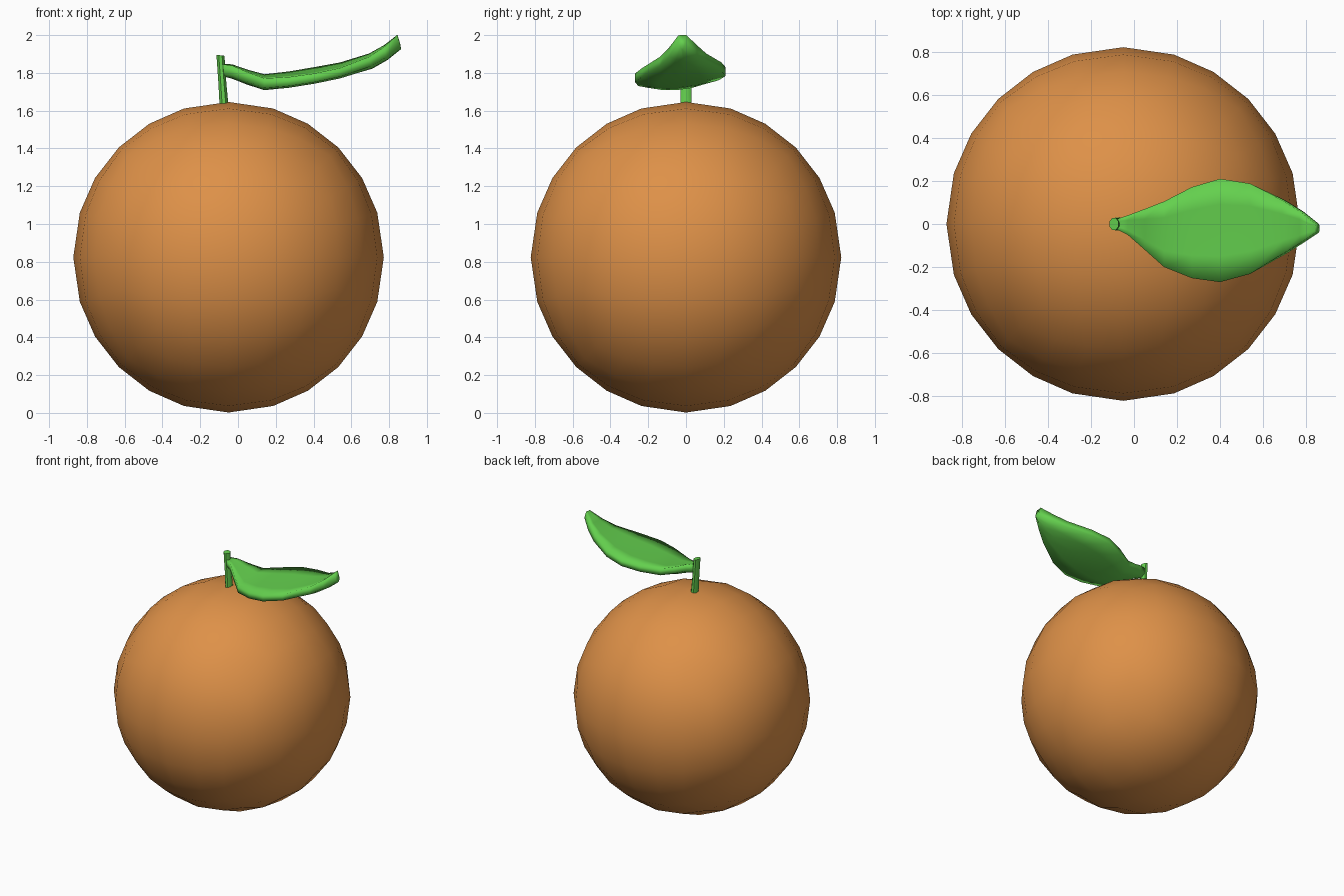
import bpy, bmesh, math
from mathutils import Vector

if "Cube" in bpy.data.objects:
    bpy.data.objects.remove(bpy.data.objects["Cube"])


def material(name, rgb):
    m = bpy.data.materials.new(name)
    m.diffuse_color = (*rgb, 1)
    m.use_nodes = True
    m.node_tree.nodes["Principled BSDF"].inputs["Base Color"].default_value = m.diffuse_color
    return m


orange = material("orange peel", (0.73, 0.283, 0.065))
green = material("leaf green", (0.127, 0.63, 0.076))


def finish(name, bm, mat):
    bmesh.ops.recalc_face_normals(bm, faces=bm.faces)
    me = bpy.data.meshes.new(name)
    bm.to_mesh(me)
    bm.free()
    me.materials.append(mat)
    for p in me.polygons:
        p.use_smooth = True
    ob = bpy.data.objects.new(name, me)
    bpy.context.collection.objects.link(ob)
    return ob


def loft(name, rings, mat):
    """Skin a list of closed rings and cap both ends."""
    bm = bmesh.new()
    vs = [[bm.verts.new(p) for p in r] for r in rings]
    n = len(rings[0])
    for a, b in zip(vs, vs[1:]):
        for i in range(n):
            j = (i + 1) % n
            bm.faces.new((a[i], a[j], b[j], b[i]))
    bm.faces.new(vs[0])
    bm.faces.new(vs[-1][::-1])
    return finish(name, bm, mat)


# Fruit: a cube grid, six cells per side, pushed out to a sphere
R, C = 0.822, Vector((-0.05, 0, 0.824))
steps = [math.tan(math.radians(a)) for a in (-45, -30.7, -16.7, 0, 16.7, 30.7, 45)]
bm = bmesh.new()
for axis in range(3):
    for side in (-1, 1):
        def point(u, v):
            p = [u, v]
            p.insert(axis, side)
            return bm.verts.new(C + R * Vector(p).normalized())
        g = [[point(u, v) for v in steps] for u in steps]
        for i in range(6):
            for j in range(6):
                bm.faces.new((g[i][j], g[i + 1][j], g[i + 1][j + 1], g[i][j + 1]))
bmesh.ops.remove_doubles(bm, verts=bm.verts, dist=1e-4)
finish("fruit", bm, orange)

# Stem: short leaning eight-sided twig
stem_rings = []
for x, z, r in ((-0.072, 1.60, 0.031), (-0.083, 1.75, 0.027), (-0.093, 1.893, 0.027)):
    stem_rings.append([(x + 0.85 * r * math.cos(a), 1.1 * r * math.sin(a),
                        z - 0.1 * r * math.cos(a))
                       for a in (math.pi * (k + 0.5) / 4 for k in range(8))])
stem = loft("stem", stem_rings, green)
bpy.context.view_layer.objects.active = stem
stem.select_set(True)
bpy.ops.object.shade_smooth_by_angle(angle=math.radians(50))
stem.select_set(False)

# Leaf: stations of x, near edge y, far edge y, middle z, half thickness
stations = [(-0.09, -0.02, 0.02, 1.815, 0.03), (-0.03, -0.05, 0.04, 1.805, 0.036),
            (0.05, -0.12, 0.07, 1.775, 0.036), (0.14, -0.20, 0.105, 1.748, 0.036),
            (0.27, -0.252, 0.172, 1.76, 0.034), (0.40, -0.27, 0.21, 1.78, 0.033),
            (0.54, -0.232, 0.188, 1.807, 0.033), (0.70, -0.138, 0.108, 1.858, 0.035),
            (0.78, -0.088, 0.058, 1.905, 0.036), (0.852, -0.04, 0.0, 1.964, 0.037)]
leaf_rings = []
for x, lo, hi, z, h in stations:
    ring = []
    for s, ts in ((1, (-1, -0.5, 0, 0.5, 1)), (-1, (1, 0.5, 0, -0.5, -1))):
        for t in ts:
            y = (lo + hi) / 2 + t * (hi - lo) / 2
            half = s * h * (1 - 0.3 * t * t)
            lean = -0.3 * half if x > 0.6 else 0
            ring.append((x + lean, y, z + 0.07 * y + 0.012 * t * t + half))
    leaf_rings.append(ring)
loft("leaf", leaf_rings, green)
